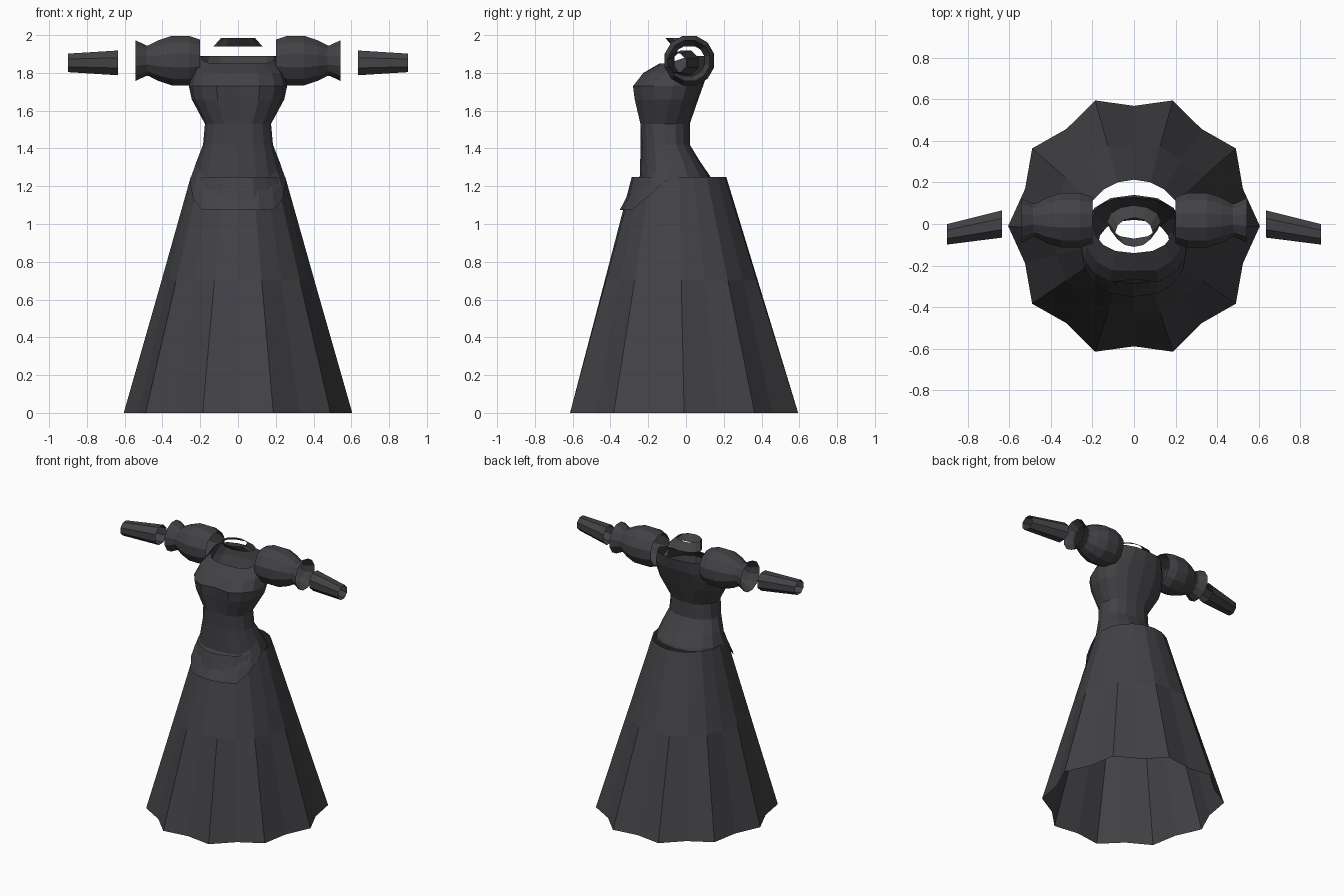
import bpy
import bmesh
from math import sin, cos, pi, copysign

if "Cube" in bpy.data.objects:
    bpy.data.objects.remove(bpy.data.objects["Cube"])

cloth = bpy.data.materials.new("charcoal cloth")
cloth.use_nodes = True
COLOUR = (0.055, 0.054, 0.06, 1)
cloth.diffuse_color = COLOUR
cloth.node_tree.nodes["Principled BSDF"].inputs["Base Color"].default_value = COLOUR


def loft(name, rings):
    """Skin a list of closed rings into an open tube."""
    bm = bmesh.new()
    loops = [[bm.verts.new(p) for p in ring] for ring in rings]
    n = len(loops[0])
    for a, b in zip(loops, loops[1:]):
        for i in range(n):
            j = (i + 1) % n
            bm.faces.new((a[i], a[j], b[j], b[i]))
    bmesh.ops.recalc_face_normals(bm, faces=bm.faces)
    mesh = bpy.data.meshes.new(name)
    bm.to_mesh(mesh)
    bm.free()
    mesh.materials.append(cloth)
    obj = bpy.data.objects.new(name, mesh)
    bpy.context.collection.objects.link(obj)
    return obj


def power(v, e):
    return copysign(abs(v) ** e, v)


# Skirt: ten pleats that fade out toward the waist
def skirt_ring(z, rx, ry, cy, pleat):
    return [(rx * k * cos(i * pi / 10), cy + ry * k * sin(i * pi / 10), z)
            for i in range(20) for k in [1 - pleat * (i % 2)]]


loft("skirt", [
    skirt_ring(0, 0.605, 0.635, -0.01, 0.09),
    skirt_ring(0.7, 0.405, 0.42, -0.025, 0.035),
    skirt_ring(1.25, 0.25, 0.25, -0.037, 0),
])


# Bodice: angle zero faces the front; dent forms the centre crease
SIDES = 16


def bodice_ring(z, rx, front, back, dent=0, dip=0, mid=None):
    cy = (front + back) / 2 if mid is None else mid
    ring = []
    for i in range(SIDES):
        a = 2 * pi * i / SIDES
        c, s = cos(a), sin(a)
        reach = (cy - front) if c > 0 else (back - cy)
        y = cy - reach * power(c, 0.85)
        if i == 0:
            y += dent
        ring.append((rx * power(s, 0.85), y, z - dip * min(1, max(0, c) * 1.6)))
    return ring


loft("bodice", [
    bodice_ring(1.89, 0.20, -0.14, 0.13, 0, 0.04, 0.02),
    bodice_ring(1.80, 0.24, -0.235, 0.115, 0.01, 0, -0.03),
    bodice_ring(1.73, 0.26, -0.295, 0.09, 0.03, 0, -0.07),
    bodice_ring(1.66, 0.245, -0.285, 0.065, 0.03, 0, -0.08),
    bodice_ring(1.53, 0.175, -0.25, 0.02, 0.01),
    bodice_ring(1.42, 0.185, -0.24, 0.02),
    bodice_ring(1.33, 0.22, -0.245, 0.075, 0, 0.08),
    bodice_ring(1.25, 0.248, -0.30, 0.13, 0, 0.08),
    bodice_ring(1.23, 0.255, -0.35, 0.14, 0, 0.155),
])


# Collar: a slim band leaning forward above the neckline
def collar_ring(z, rx, ry, cy):
    return [(rx * sin(i * pi / 6), cy - ry * cos(i * pi / 6), z) for i in range(12)]


loft("collar", [
    collar_ring(1.94, 0.13, 0.08, 0.01),
    collar_ring(1.985, 0.09, 0.07, -0.04),
])


# Sleeves: puffed upper sleeve with a flared cuff, and a separate forearm
def arm_ring(side, x, r, cy, cz, n):
    return [(side * x, cy + r * cos((i + 0.5) * 2 * pi / n),
             cz + r * sin((i + 0.5) * 2 * pi / n)) for i in range(n)]


PUFF = [(0.20, 0.115), (0.26, 0.136), (0.35, 0.136), (0.42, 0.112),
        (0.475, 0.083), (0.485, 0.083), (0.543, 0.112)]
FOREARM = [(0.635, 0.071, 0.0), (0.9, 0.053, -0.05)]
for side, label in ((1, "left"), (-1, "right")):
    loft(label + "_puff_sleeve",
         [arm_ring(side, x, r, 0.018, 1.865, 12) for x, r in PUFF])
    loft(label + "_forearm_sleeve",
         [arm_ring(side, x, r, y, 1.853, 8) for x, r, y in FOREARM])
